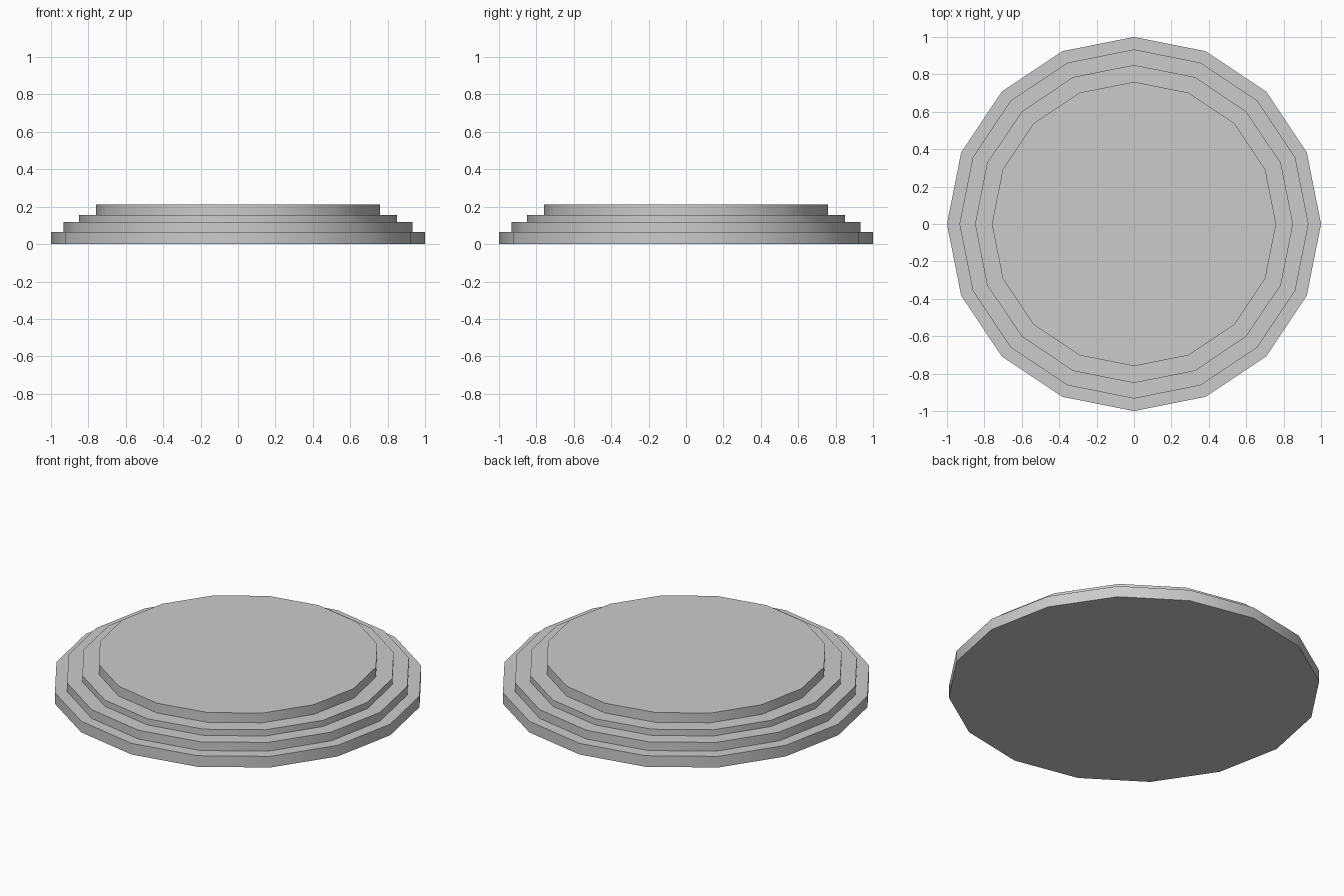
import bpy, bmesh
from math import cos, sin, pi

if "Cube" in bpy.data.objects:
    bpy.data.objects.remove(bpy.data.objects["Cube"])

SIDES = 16
# Each tier: radius, top height
TIERS = [(1.0, 0.066), (0.933, 0.118), (0.85, 0.155), (0.76, 0.213)]

# Stepped outline from the bottom rim to the top rim
profile, z = [], 0.0
for radius, top in TIERS:
    profile += [(radius, z), (radius, top)]
    z = top

# Revolve the outline into one closed stepped body
bm = bmesh.new()
rings = [[bm.verts.new((r * cos(2 * pi * i / SIDES), r * sin(2 * pi * i / SIDES), h))
          for i in range(SIDES)] for r, h in profile]
for low, high in zip(rings, rings[1:]):
    for i in range(SIDES):
        j = (i + 1) % SIDES
        bm.faces.new((low[i], low[j], high[j], high[i]))

# Flat underside and top
bm.faces.new(rings[0][::-1])
bm.faces.new(rings[-1])

mesh = bpy.data.meshes.new("stepped_round_base")
bm.to_mesh(mesh)
bm.free()
base = bpy.data.objects.new("stepped_round_base", mesh)
bpy.context.collection.objects.link(base)

# Smooth walls with crisp step edges
bpy.context.view_layer.objects.active = base
base.select_set(True)
bpy.ops.object.shade_smooth_by_angle(angle=pi / 6)
